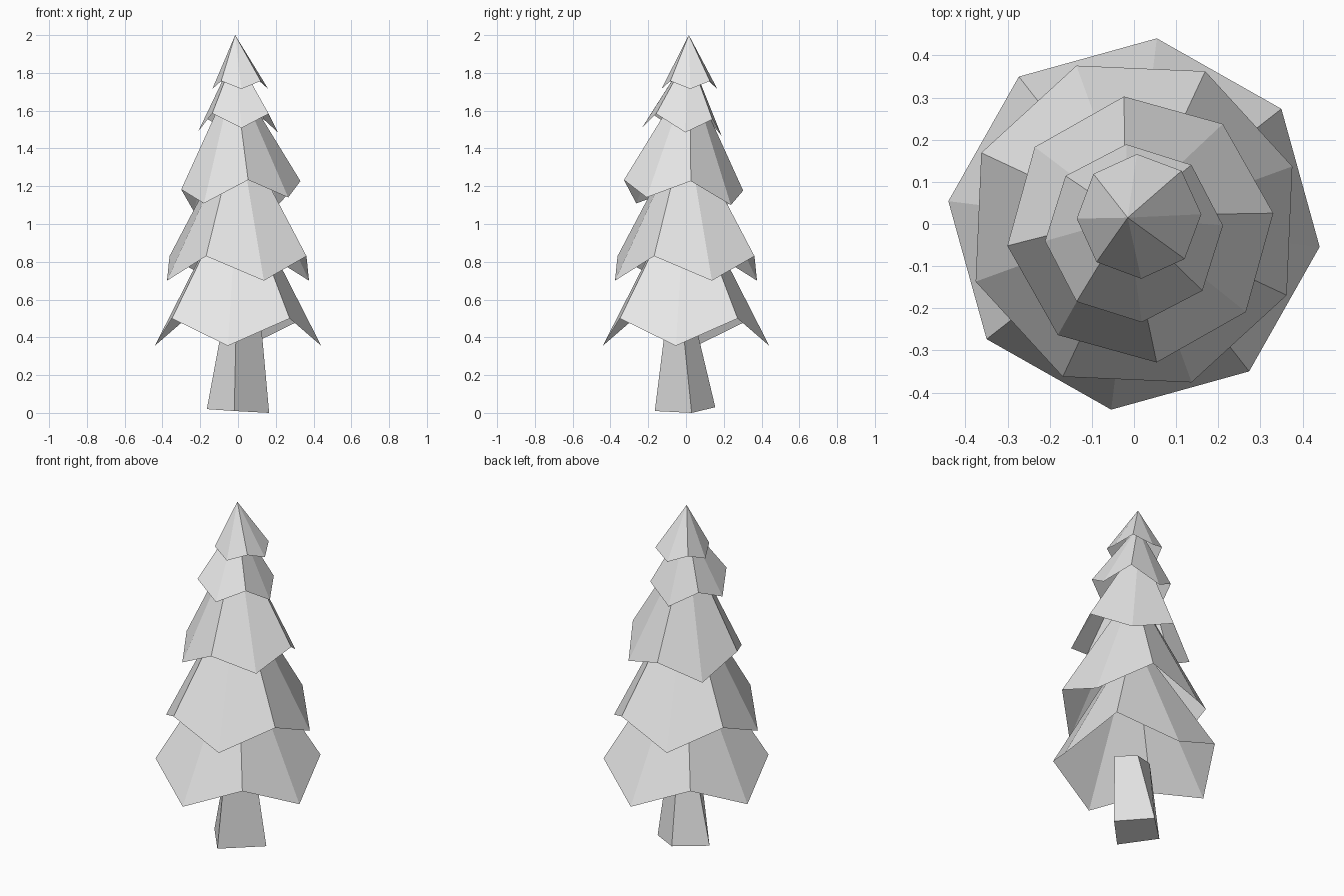
import bpy
import bmesh
from math import cos, sin, radians

cube = bpy.data.objects.get("Cube")
if cube:
    bpy.data.objects.remove(cube, do_unlink=True)

# Single plain grey material
GREY = (0.8, 0.8, 0.8, 1.0)
grey = bpy.data.materials.new("light_grey")
grey.use_nodes = True
grey.diffuse_color = GREY
grey.node_tree.nodes["Principled BSDF"].inputs["Base Color"].default_value = GREY


def make_object(name, bm):
    mesh = bpy.data.meshes.new(name)
    bm.to_mesh(mesh)
    bm.free()
    mesh.materials.append(grey)
    obj = bpy.data.objects.new(name, mesh)
    bpy.context.collection.objects.link(obj)
    return obj


def branch_tier(name, centre, radius, turn, low, high, tilt, apex):
    """Open eight-sided cone whose rim alternates between low and high points."""
    bm = bmesh.new()
    tip = bm.verts.new(apex)
    rim = []
    for i in range(8):
        a = radians(turn + 45 * i)
        dx, dy = radius * cos(a), radius * sin(a)
        z = (high if i % 2 else low) + dx * tilt[0] + dy * tilt[1]
        rim.append(bm.verts.new((centre[0] + dx, centre[1] + dy, z)))
    for i in range(8):
        bm.faces.new((rim[i], rim[(i + 1) % 8], tip))
    return make_object(name, bm)


# Branch tiers from bottom to top
branch_tier("bottom_branches", (0, 0), 0.444, -7, 0.355, 0.5, (0, 0), (0, 0, 1.22))
branch_tier("lower_branches", (0, 0), 0.4, 20, 0.7, 0.83, (0, 0), (0, 0, 1.52))
branch_tier("middle_branches", (0.015, -0.013), 0.318, -38, 1.105, 1.205,
            (0.08, -0.08), (-0.02, 0.02, 1.8))
branch_tier("upper_branches", (0, -0.022), 0.212, 5, 1.487, 1.57,
            (0, -0.1), (-0.015, 0.015, 1.9))
branch_tier("top_branches", (0.012, 0.018), 0.148, 2, 1.715, 1.757,
            (0, 0), (-0.015, 0.015, 2.0))

# Tapered, slightly crooked four-sided trunk
foot = [(-0.02, -0.165, 0.01), (0.165, 0.03, 0), (-0.015, 0.155, 0.03), (-0.165, 0.015, 0.02)]
head = [(-0.01, -0.11, 0.45), (0.125, -0.015, 0.44), (0.018, 0.055, 0.45), (-0.085, 0.03, 0.45)]
bm = bmesh.new()
base = [bm.verts.new(p) for p in foot]
top = [bm.verts.new(p) for p in head]
for i in range(4):
    j = (i + 1) % 4
    bm.faces.new((base[i], base[j], top[j], top[i]))
bm.faces.new(base[::-1])
bm.faces.new(top)
make_object("trunk", bm)
